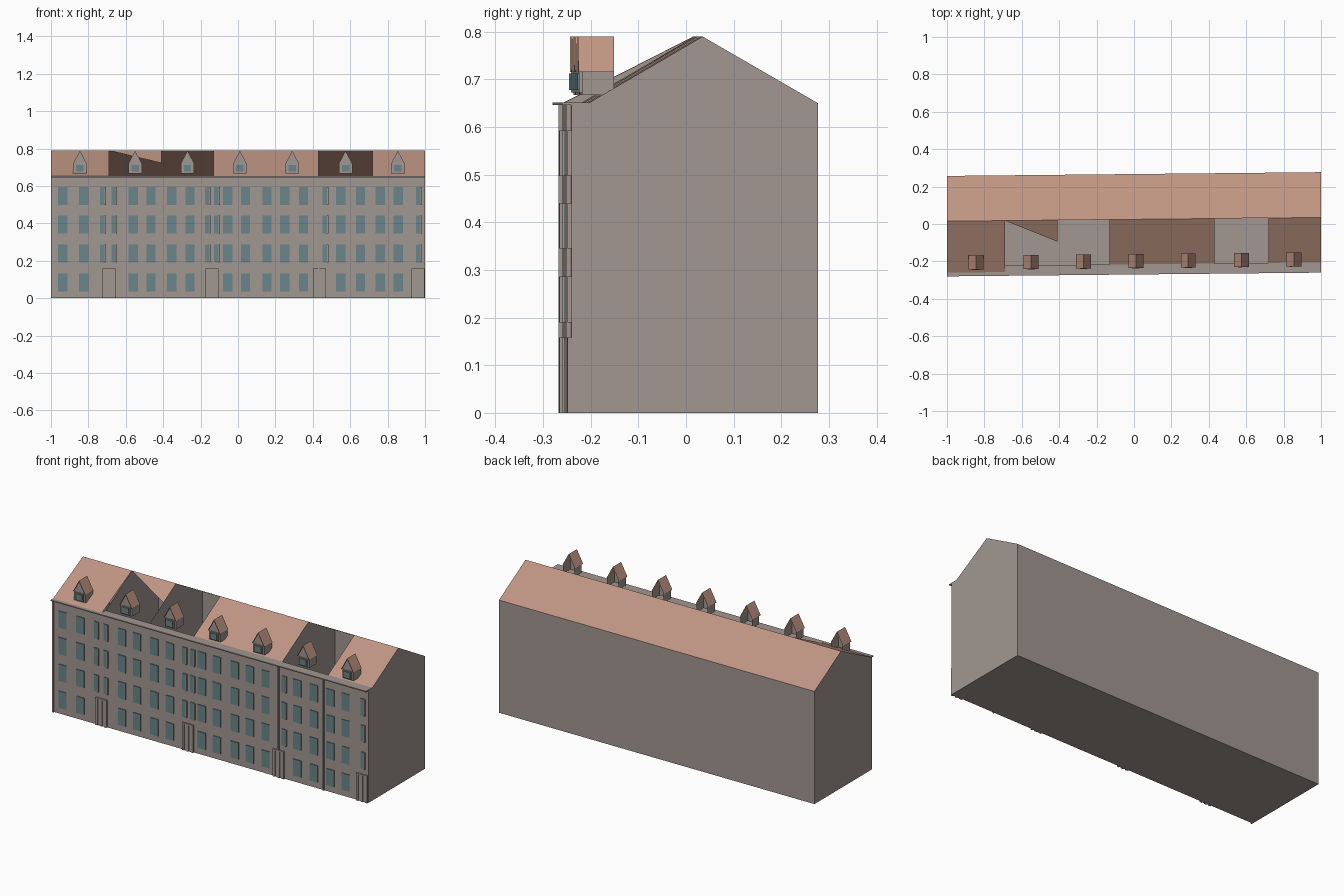
import bpy, bmesh
from mathutils import Vector

cube = bpy.data.objects.get("Cube")
if cube:
    bpy.data.objects.remove(cube, do_unlink=True)


def material(name, rgb):
    m = bpy.data.materials.new(name)
    m.use_nodes = True
    m.diffuse_color = (*rgb, 1)
    m.node_tree.nodes["Principled BSDF"].inputs["Base Color"].default_value = (*rgb, 1)
    return m


MATS = [material("plaster grey", (0.36, 0.31, 0.285)),
        material("terracotta tile", (0.52, 0.30, 0.225)),
        material("window glass", (0.145, 0.235, 0.258))]
GREY, TILE, GLASS = range(3)
SKEW = 0.01          # the row runs slightly off the x axis
FRONT, BACK, RIDGE = -0.25, 0.267, 0.025
WALL, TOP = 0.65, 0.79


class Part:
    """Collects flat faces and boxes into one named object."""

    def __init__(self, name):
        self.name, self.bm = name, bmesh.new()

    def face(self, points, facing, mat=GREY):
        verts = [self.bm.verts.new((x, y + SKEW * x, z)) for x, y, z in points]
        f = self.bm.faces.new(verts)
        f.normal_update()
        if f.normal.dot(Vector(facing)) < 0:
            f.normal_flip()
        f.material_index = mat

    def box(self, x, y, z, mat=GREY, front_mat=None):
        for i in range(2):
            s = 2 * i - 1
            self.face([(x[i], y[a], z[b]) for a, b in ((0, 0), (1, 0), (1, 1), (0, 1))], (s, 0, 0), mat)
            self.face([(x[a], y[b], z[i]) for a, b in ((0, 0), (1, 0), (1, 1), (0, 1))], (0, 0, s), mat)
            m = front_mat if front_mat is not None and i == 0 else mat
            self.face([(x[a], y[i], z[b]) for a, b in ((0, 0), (1, 0), (1, 1), (0, 1))], (0, s, 0), m)

    def done(self):
        mesh = bpy.data.meshes.new(self.name)
        self.bm.to_mesh(mesh)
        self.bm.free()
        for m in MATS:
            mesh.materials.append(m)
        obj = bpy.data.objects.new(self.name, mesh)
        bpy.context.scene.collection.objects.link(obj)


def quad(x0, x1, a, b):
    """Corners of a strip between two (y, z) lines running along x."""
    return [(x0, *a), (x1, *a), (x1, *b), (x0, *b)]


EDGES = [-1, -0.69, -0.41, -0.13, 0.15, 0.43, 0.72, 1]
OPEN = {1, 2, 5}     # houses whose front slope is missing


def eave(i):
    return FRONT if i == 0 else -0.215


# House shells: walls, floor and party gables
shell = Part("house_walls")
for i, (x0, x1) in enumerate(zip(EDGES, EDGES[1:])):
    shell.face(quad(x0, x1, (FRONT, 0), (FRONT, WALL)), (0, -1, 0))
    shell.face(quad(x0, x1, (BACK, 0), (BACK, WALL)), (0, 1, 0))
    shell.face(quad(x0, x1, (FRONT, 0), (BACK, 0)), (0, 0, 1))
for i, x in enumerate(EDGES):
    profile = [(FRONT, 0), (BACK, 0), (BACK, WALL), (RIDGE, TOP), (eave(i), WALL)]
    if i:
        profile.append((FRONT, WALL))
    shell.face([(x, y, z) for y, z in profile], (-1 if i == 0 else 1, 0, 0))
shell.done()

# Roof slopes
roof = Part("roof")
for i, (x0, x1) in enumerate(zip(EDGES, EDGES[1:])):
    roof.face(quad(x0, x1, (RIDGE, TOP), (BACK, WALL)), (0, 1, 1), TILE)
    if i not in OPEN:
        roof.face(quad(x0, x1, (eave(i), WALL), (RIDGE, TOP)), (0, -1, 1), TILE)
t = 0.48             # remaining corner of a broken slope
roof.face([(EDGES[1], RIDGE, TOP), (EDGES[2], RIDGE, TOP),
           (EDGES[2], RIDGE + t * (eave(1) - RIDGE), TOP + t * (WALL - TOP))], (0, -1, 1), TILE)
roof.done()

# Eaves ledge
ledge = Part("eaves_ledge")
for i, (x0, x1) in enumerate(zip(EDGES, EDGES[1:])):
    ledge.box((x0, x1), (-0.27, eave(i)), (WALL - 0.004, WALL + 0.002))
ledge.done()

# Windows
windows = Part("windows")
WIDE = [-0.937, -0.825, -0.56, -0.465, -0.355, -0.257, -0.055, 0.04,
        0.155, 0.25, 0.35, 0.55, 0.655, 0.76, 0.857]
NARROW = [-0.725, -0.665, -0.165, -0.115, 0.465, 0.965]
for z in (0.083, 0.238, 0.393, 0.545):
    for xs, half in ((WIDE, 0.025), (NARROW, 0.012)):
        for x in xs:
            if half < 0.02 and z < 0.1:
                continue
            windows.box((x - half, x + half), (FRONT - 0.004, FRONT), (z - 0.048, z + 0.048), GLASS)
            if half < 0.02:  # open casement beside the stairwell
                windows.box((x + half, x + half + 0.006), (FRONT - 0.009, FRONT), (z - 0.048, z + 0.048))
windows.done()

# Entrance doors with jambs, lintel and panels
doors = Part("entrance_doors")
for x in (-0.69, -0.14, 0.435, 0.963):
    for k in (-1, 0, 1):
        c = x + k * 0.028
        doors.box((c - 0.007, c + 0.007), (FRONT - 0.009, FRONT), (0, 0.15))
    doors.box((x - 0.035, x + 0.035), (FRONT - 0.009, FRONT), (0.15, 0.158))
    doors.box((x - 0.021, x + 0.021), (FRONT - 0.004, FRONT), (0, 0.15))
doors.done()

# Downpipes on the house joints
pipes = Part("downpipes")
for x, w in ((-0.995, 0.004), (0.432, 0.005), (0.718, 0.003)):
    pipes.box((x - w, x + w), (FRONT - 0.008, FRONT), (0, WALL))
pipes.done()

# Dormers, open at the back
for n, x in enumerate((-0.845, -0.55, -0.27, 0.01, 0.29, 0.575, 0.855)):
    d = Part(f"dormer_{n + 1}")
    w, yf, yb, z0, z1, z2 = 0.036, -0.227, -0.16, 0.667, 0.72, 0.788
    d.face([(x - w, yf, z0), (x + w, yf, z0), (x + w, yf, z1), (x, yf, z2), (x - w, yf, z1)], (0, -1, 0))
    for s in (-1, 1):
        e = x + s * w
        d.face([(e, yf, z0), (e, yb, z0), (e, yb, z1), (e, yf, z1)], (s, 0, 0))
        o = x + s * (w + 0.004)
        d.face([(x, yf - 0.008, TOP), (x, yb, TOP), (o, yb, z1 - 0.004), (o, yf - 0.008, z1 - 0.004)],
               (s, 0, 1), TILE)
    d.box((x - 0.026, x + 0.026), (yf - 0.006, yf), (z0 + 0.006, z0 + 0.05))
    d.box((x - 0.02, x + 0.02), (yf - 0.01, yf - 0.006), (z0 + 0.011, z0 + 0.045), GLASS)
    d.done()
